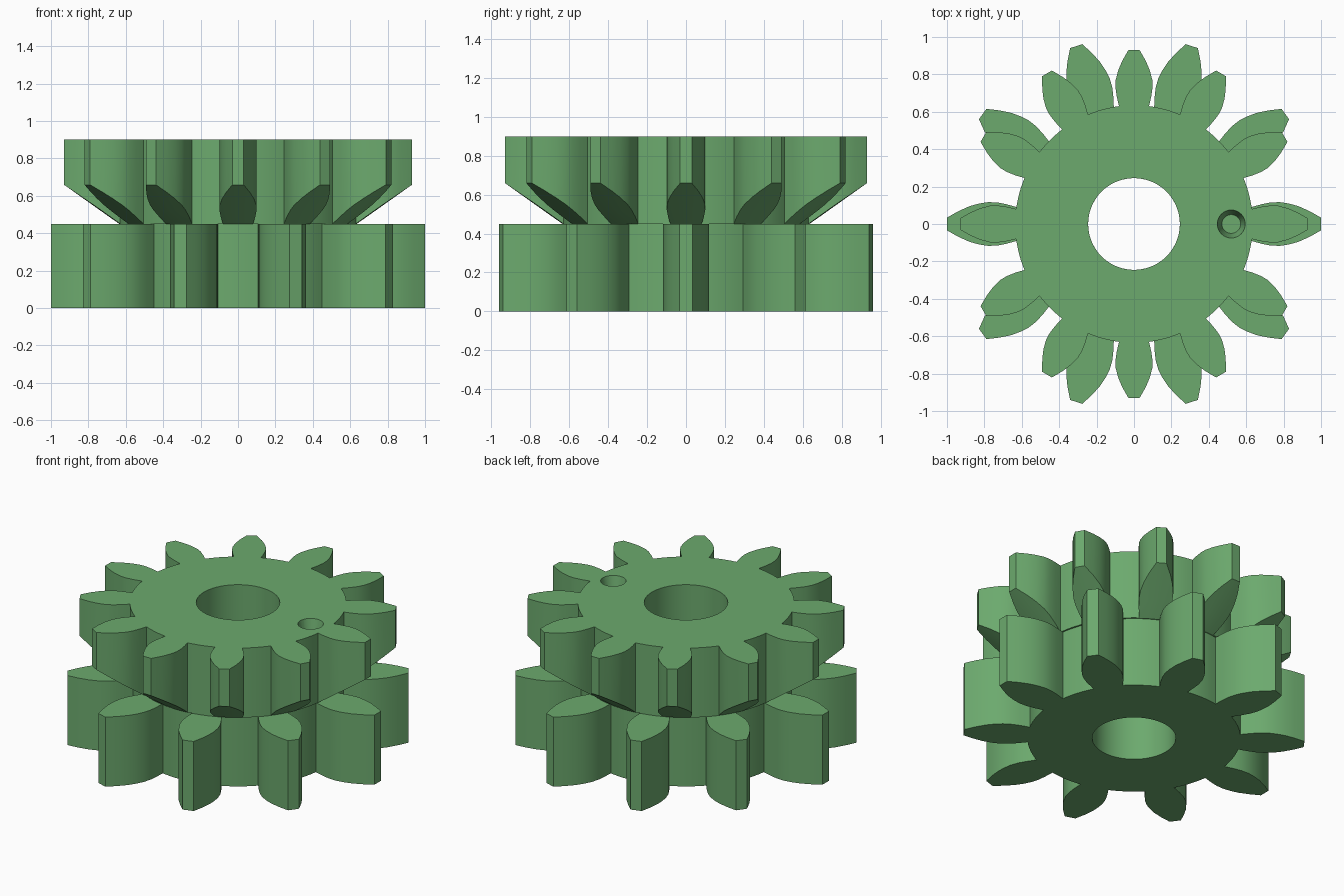
import bpy, bmesh, math
from mathutils import Matrix

if "Cube" in bpy.data.objects:
    bpy.data.objects.remove(bpy.data.objects["Cube"])

green = bpy.data.materials.new("green")
green.diffuse_color = (0.15, 0.40, 0.155, 1)
green.use_nodes = True
green.node_tree.nodes["Principled BSDF"].inputs["Base Color"].default_value = green.diffuse_color

BORE = 0.245
COLUMNS = 5   # points across each tooth
GAP_STEPS = 6  # arc steps between teeth


def polar(r, a):
    return (r * math.cos(a), r * math.sin(a), 0)


def make_gear(name, teeth, root, profile, z_top, underside):
    """profile: (distance along tooth, half width) pairs from root to tip."""
    bm = bmesh.new()

    def cell(points):
        bm.faces.new([bm.verts.new(p) for p in points])

    half = math.asin(profile[0][1] / root)
    pitch = math.tau / teeth
    # angles of the hub ring for one tooth and the gap after it
    angles = [-half + 2 * half * i / (COLUMNS - 1) for i in range(COLUMNS)]
    angles += [half + (pitch - 2 * half) * i / GAP_STEPS for i in range(1, GAP_STEPS + 1)]
    for k in range(teeth):
        turn = k * pitch
        # hub sector
        for a, b in zip(angles, angles[1:]):
            cell([polar(BORE, a + turn), polar(root, a + turn),
                  polar(root, b + turn), polar(BORE, b + turn)])
        # tooth, as strips from the root circle to the tip
        rot = Matrix.Rotation(turn, 3, 'Z')
        rows = [[polar(root, a + turn) for a in angles[:COLUMNS]]]
        for x, w in profile[1:]:
            rows.append([rot @ Matrix.Identity(3) @ bm_vec(x, w * (2 * i / (COLUMNS - 1) - 1))
                         for i in range(COLUMNS)])
        for lo, hi in zip(rows, rows[1:]):
            for i in range(COLUMNS - 1):
                cell([lo[i], hi[i], hi[i + 1], lo[i + 1]])
    bmesh.ops.remove_doubles(bm, verts=bm.verts[:], dist=1e-5)

    # thicken: flat top, underside height depends on radius
    bottom = bm.verts[:]
    ext = bmesh.ops.extrude_face_region(bm, geom=bm.faces[:], use_keep_orig=True)
    for v in ext["geom"]:
        if isinstance(v, bmesh.types.BMVert):
            v.co.z = z_top
    for v in bottom:
        v.co.z = underside(math.hypot(v.co.x, v.co.y))
    bmesh.ops.recalc_face_normals(bm, faces=bm.faces[:])
    mesh = bpy.data.meshes.new(name)
    bm.to_mesh(mesh)
    bm.free()
    obj = bpy.data.objects.new(name, mesh)
    bpy.context.collection.objects.link(obj)
    mesh.materials.append(green)
    return obj


def bm_vec(x, y):
    return Matrix.Translation((x, y, 0)).to_translation()


def activate(obj):
    bpy.ops.object.select_all(action='DESELECT')
    obj.select_set(True)
    bpy.context.view_layer.objects.active = obj


# wide lower gear with ten teeth
lower = make_gear("lower_gear", 10, 0.625,
                  [(0.62, 0.088), (0.68, 0.105), (0.73, 0.115), (0.78, 0.117),
                   (0.83, 0.109), (0.88, 0.095), (0.94, 0.068), (1.0, 0.034)],
                  0.45, lambda r: 0.0)

# upper gear with twelve teeth, undercut by a cone
upper = make_gear("upper_gear", 12, 0.635,
                  [(0.63, 0.080), (0.68, 0.092), (0.73, 0.099), (0.77, 0.098),
                   (0.82, 0.085), (0.87, 0.064), (0.93, 0.030)],
                  0.90, lambda r: 0.45 + 0.71 * max(0.0, min(r, 0.93) - 0.636))

# tapered blind hole in the top face
top, depth = 0.92, 0.14
bpy.ops.mesh.primitive_cone_add(vertices=32, radius1=0.05, radius2=0.079, depth=depth,
                                location=(0.52, 0, top - depth / 2))
cutter = bpy.context.object
cutter.name = "hole_cutter"
cutter.hide_render = True
cutter.data.materials.append(green)
activate(upper)
mod = upper.modifiers.new("blind_hole", 'BOOLEAN')
mod.operation = 'DIFFERENCE'
mod.solver = 'EXACT'
mod.object = cutter
bpy.ops.object.modifier_apply(modifier=mod.name)
bpy.data.objects.remove(cutter)

for gear in (lower, upper):
    activate(gear)
    bpy.ops.object.shade_smooth_by_angle(angle=math.radians(25))
